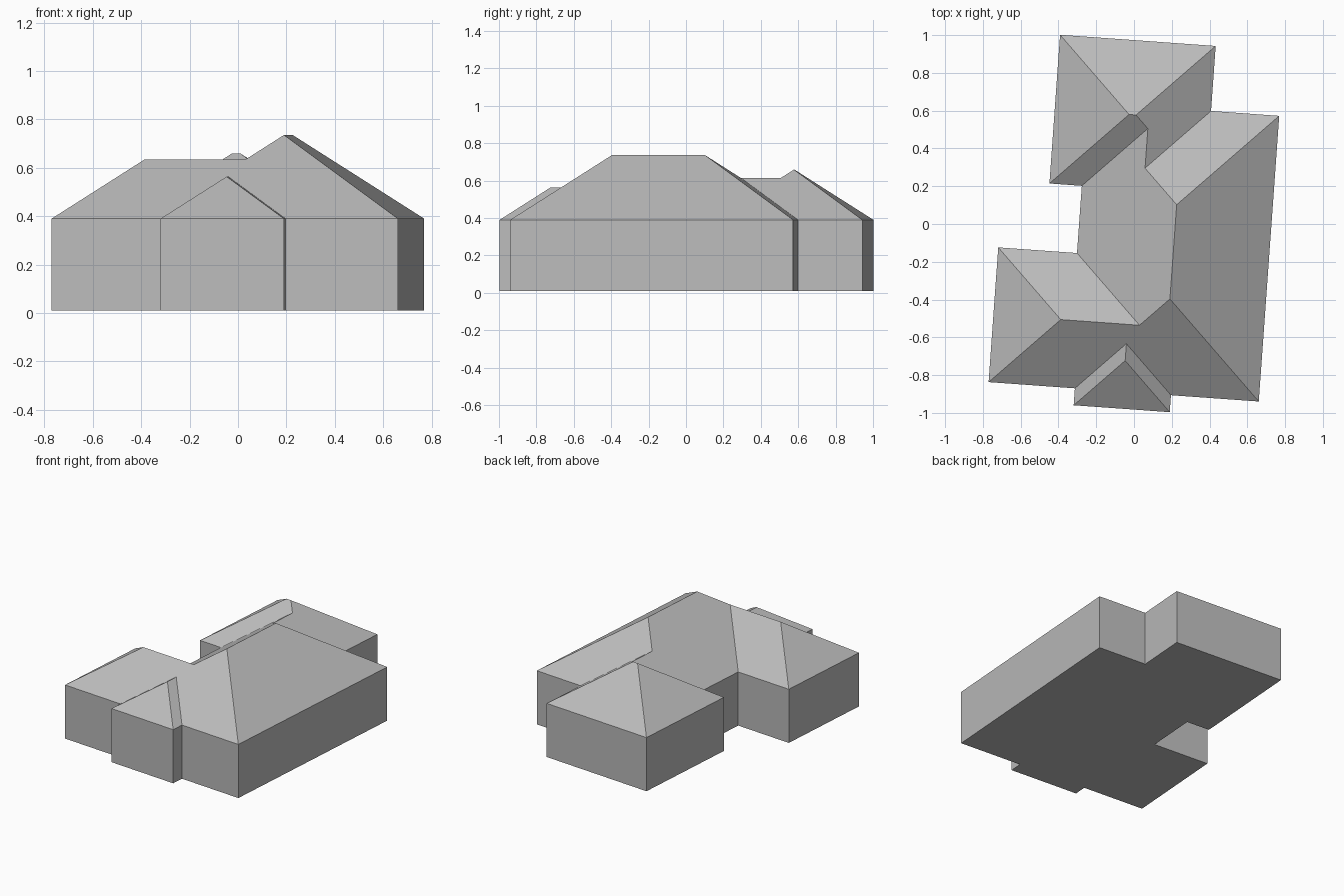
import bpy, bmesh, math
from mathutils import Matrix

cube = bpy.data.objects.get("Cube")
if cube:
    bpy.data.objects.remove(cube, do_unlink=True)

BASE, EAVE, PITCH = 0.01, 0.39, 0.68
TURN = Matrix.Rotation(math.radians(-4.1), 4, "Z")

grey = bpy.data.materials.new("plain grey")
grey.use_nodes = True
color = (0.5, 0.5, 0.5, 1)
grey.diffuse_color = color
grey.node_tree.nodes["Principled BSDF"].inputs["Base Color"].default_value = color


def hipped_block(name, x0, x1, y0, y1):
    """Walled block under a hip roof of constant pitch."""
    half = min(x1 - x0, y1 - y0) / 2
    corners = [(x, y) for x in (x0, x1) for y in (y0, y1)]
    points = [(x, y, z) for z in (BASE, EAVE) for x, y in corners]
    top = EAVE + PITCH * half
    points += [(x0 + half, y0 + half, top), (x1 - half, y1 - half, top)]
    bm = bmesh.new()
    for p in points:
        bm.verts.new(TURN @ Matrix.Translation(p).translation)
    bmesh.ops.convex_hull(bm, input=bm.verts[:])
    bmesh.ops.dissolve_limit(bm, angle_limit=math.radians(1),
                             verts=bm.verts[:], edges=bm.edges[:])
    bmesh.ops.recalc_face_normals(bm, faces=bm.faces[:])
    mesh = bpy.data.meshes.new(name)
    bm.to_mesh(mesh)
    bm.free()
    mesh.materials.append(grey)
    obj = bpy.data.objects.new(name, mesh)
    bpy.context.collection.objects.link(obj)
    return obj


# Main hall, with the wings that merge into it
house = hipped_block("house", -0.29, 0.726, -0.89, 0.626)
wings = [
    hipped_block("side_wing", -0.708, 0.5, -0.89, -0.175),
    hipped_block("front_bay", -0.25, 0.26, -0.98, -0.2),
    hipped_block("rear_link", -0.29, 0.364, -0.2, 0.9),
    hipped_block("rear_wing", -0.462, 0.364, 0.182, 0.971),
]

# Join everything into one clean shell
bpy.context.view_layer.objects.active = house
for wing in wings:
    mod = house.modifiers.new("join_" + wing.name, "BOOLEAN")
    mod.operation = "UNION"
    mod.solver = "EXACT"
    mod.object = wing
    bpy.ops.object.modifier_apply(modifier=mod.name)
    bpy.data.objects.remove(wing, do_unlink=True)
